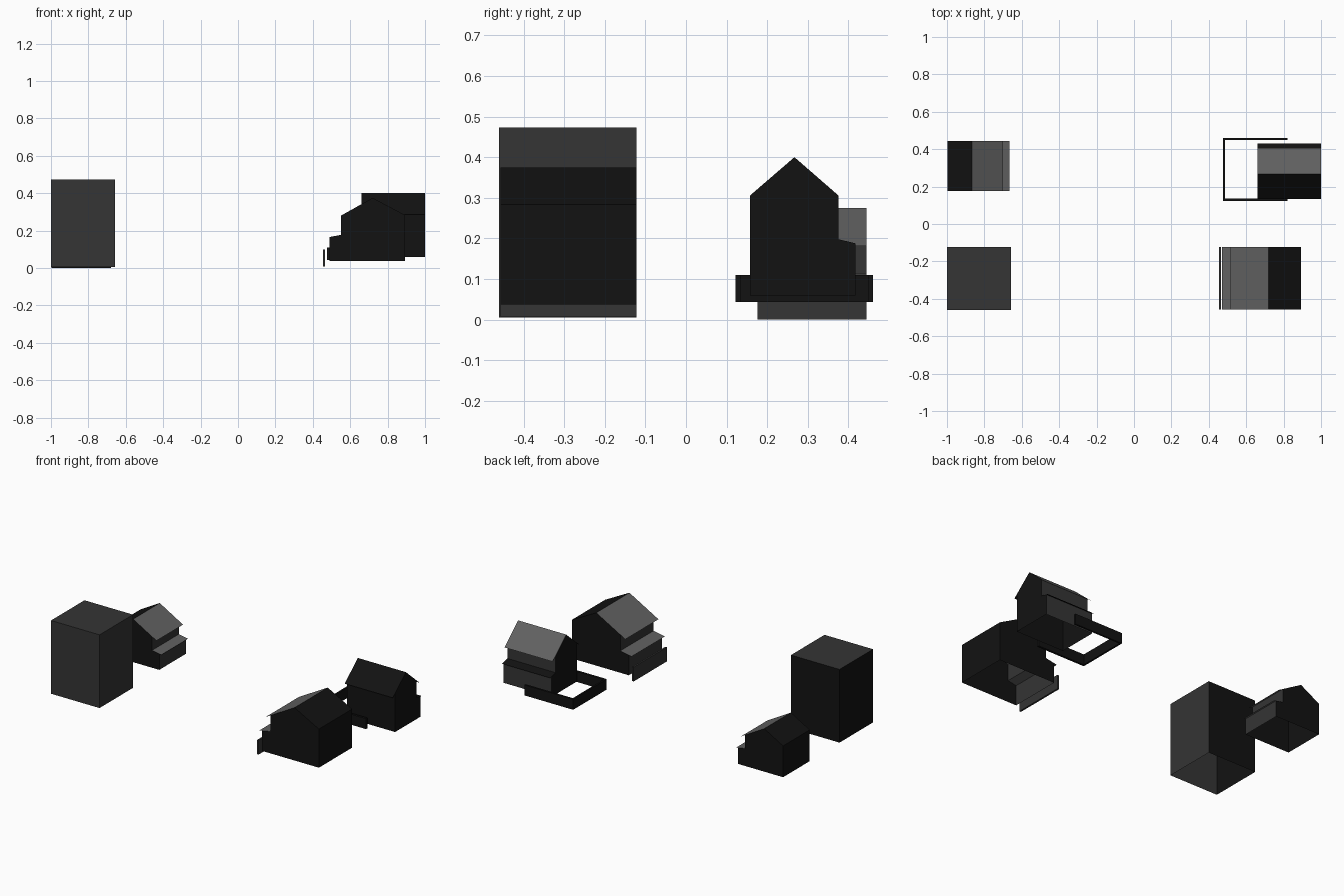
import bpy
import bmesh

if "Cube" in bpy.data.objects:
    bpy.data.objects.remove(bpy.data.objects["Cube"])

# Dark tones: (D)ark, (M)iddle, (L)ight
TONES = {}
for key, value in (('D', 0.006), ('M', 0.035), ('L', 0.12)):
    mat = bpy.data.materials.new({'D': "black", 'M': "charcoal", 'L': "slate"}[key])
    mat.diffuse_color = (value, value, value, 1)
    mat.use_nodes = True
    mat.node_tree.nodes["Principled BSDF"].inputs["Base Color"].default_value = mat.diffuse_color
    TONES[key] = mat


def make_object(name, faces, tones):
    """Mesh from a list of faces, each a list of points; shared points are welded."""
    bm = bmesh.new()
    used = sorted(set(tones))
    for pts, tone in zip(faces, tones):
        face = bm.faces.new([bm.verts.new(p) for p in pts])
        face.material_index = used.index(tone)
    bmesh.ops.remove_doubles(bm, verts=bm.verts, dist=1e-5)
    bmesh.ops.recalc_face_normals(bm, faces=bm.faces)
    mesh = bpy.data.meshes.new(name)
    bm.to_mesh(mesh)
    bm.free()
    for tone in used:
        mesh.materials.append(TONES[tone])
    obj = bpy.data.objects.new(name, mesh)
    bpy.context.collection.objects.link(obj)


def sweep(a, b, span, axis):
    """Quad made by sweeping segment a-b of a (u, z) profile along the axis."""
    def point(p, d):
        return (p[0], d, p[1]) if axis == 'Y' else (d, p[0], p[1])
    return [point(a, span[0]), point(b, span[0]), point(b, span[1]), point(a, span[1])]


def shell(name, profile, span, axis, tones, eaves=()):
    """Extruded outline, open underneath, with thin overhanging roof sheets.
    Tones: one letter per profile segment, then the two end walls."""
    walls = [sweep(a, b, span, axis) for a, b in zip(profile, profile[1:])]
    ends = [[w[i] for w in walls] + [walls[-1][j]] for i, j in ((0, 1), (3, 2))]
    make_object(name, walls + ends, tones)
    for i, (a, b, tone) in enumerate(eaves):
        make_object(f"{name}_eave_{i + 1}", [sweep(a, b, span, axis)], tone)


def bar(name, x0, x1, y0, y1, z0, z1, tone):
    bpy.ops.mesh.primitive_cube_add(
        size=1, location=((x0 + x1) / 2, (y0 + y1) / 2, (z0 + z1) / 2))
    obj = bpy.context.object
    obj.name = name
    obj.scale = (x1 - x0, y1 - y0, z1 - z0)
    obj.data.materials.append(TONES[tone])


# Tall plain block, front left
shell("tall_block", [(-1, 0.005), (-1, 0.473), (-0.657, 0.473), (-0.657, 0.005)],
      (-0.46, -0.122), 'Y', "DMMMD")

# Large house, front right, with a lean-to on its left
shell("large_house",
      [(0.49, 0.037), (0.49, 0.166), (0.55, 0.177), (0.55, 0.28),
       (0.72, 0.375), (0.892, 0.284), (0.892, 0.037)],
      (-0.457, -0.122), 'Y', "MLMLDDDD",
      [((0.55, 0.28), (0.515, 0.26), 'L'), ((0.49, 0.166), (0.47, 0.162), 'L')])

# Low fence beside the large house
bar("large_house_fence", 0.455, 0.466, -0.457, -0.122, 0.007, 0.098, 'M')

# Small house, back left, with a lean-to on its right
shell("small_house",
      [(-0.998, 0), (-0.998, 0.2), (-0.865, 0.275), (-0.73, 0.198),
       (-0.73, 0.112), (-0.68, 0.103), (-0.68, 0)],
      (0.176, 0.445), 'Y', "DDLMLMDD",
      [((-0.73, 0.198), (-0.7, 0.181), 'L'), ((-0.68, 0.103), (-0.665, 0.1), 'L')])

# Yard house, back right, ridge running sideways, lean-to at the back
shell("yard_house",
      [(0.158, 0.059), (0.158, 0.306), (0.267, 0.4), (0.375, 0.306),
       (0.375, 0.198), (0.417, 0.188), (0.417, 0.059)],
      (0.66, 1.0), 'X', "DDLMDMDD",
      [((0.158, 0.306), (0.135, 0.286), 'D'), ((0.375, 0.306), (0.405, 0.28), 'L'),
       ((0.417, 0.188), (0.43, 0.185), 'D')])

# Three-sided yard fence
bar("yard_fence_front", 0.475, 0.82, 0.122, 0.136, 0.043, 0.11, 'D')
bar("yard_fence_back", 0.475, 0.82, 0.449, 0.461, 0.043, 0.11, 'D')
bar("yard_fence_side", 0.475, 0.486, 0.136, 0.449, 0.043, 0.11, 'D')
